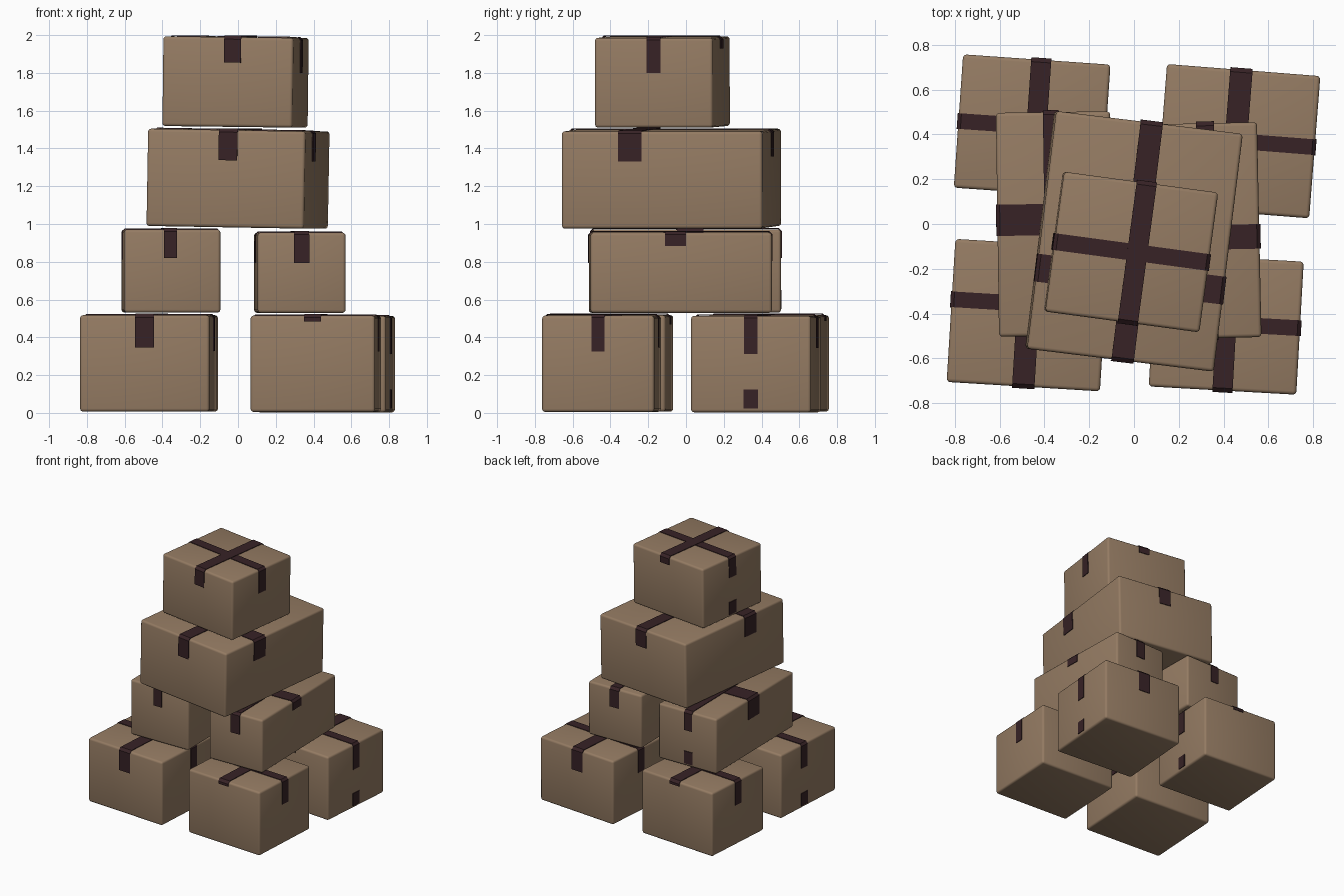
import bpy, bmesh
from math import radians
from mathutils import Matrix, Euler

if "Cube" in bpy.data.objects:
    bpy.data.objects.remove(bpy.data.objects["Cube"])


def material(name, rgb):
    m = bpy.data.materials.new(name)
    m.diffuse_color = (*rgb, 1)
    m.use_nodes = True
    m.node_tree.nodes["Principled BSDF"].inputs["Base Color"].default_value = m.diffuse_color
    return m


CARD = material("cardboard brown", (0.30, 0.20, 0.125))
TAPE = material("dark tape", (0.038, 0.016, 0.019))


def add_object(name, bm, mat, matrix):
    me = bpy.data.meshes.new(name)
    bmesh.ops.recalc_face_normals(bm, faces=bm.faces)
    bm.to_mesh(me)
    bm.free()
    me.materials.append(mat)
    ob = bpy.data.objects.new(name, me)
    bpy.context.collection.objects.link(ob)
    ob.matrix_world = matrix
    return ob


def ribbon(name, matrix, profile, offset, width, axis):
    """Thin tape: a profile of (along, z) points swept across its width."""
    bm = bmesh.new()
    rows = []
    for a, z in profile:
        pair = [(a, offset + s * width / 2) for s in (-1, 1)]
        rows.append([bm.verts.new((p, q, z) if axis == 'x' else (q, p, z))
                     for p, q in pair])
    for r, s in zip(rows, rows[1:]):
        bm.faces.new((r[0], r[1], s[1], s[0]))
    ob = add_object(name, bm, TAPE, matrix)
    sol = ob.modifiers.new("thickness", 'SOLIDIFY')
    sol.thickness = 0.005
    sol.offset = 0


def wrap(half, top, low, high, e):
    """Profile running over the lid and down both sides by low / high."""
    c = 0.012
    return [(-half - e, top - low), (-half - e, top - c), (-half + c, top + e),
            (half - c, top + e), (half + e, top - c), (half + e, top - high)]


def carton(name, center, size, turn, tilt, ystrip, xstrip, patch=None):
    """ystrip / xstrip: (offset, width, drop on minus side, drop on plus side)."""
    matrix = Matrix.Translation(center) @ Euler(
        (0, radians(tilt), radians(turn))).to_matrix().to_4x4()
    hx, hy, hz = (s / 2 for s in size)
    # cardboard body with softly rounded edges
    bm = bmesh.new()
    bmesh.ops.create_cube(bm, size=1)
    bmesh.ops.scale(bm, vec=size, verts=bm.verts)
    bmesh.ops.bevel(bm, geom=bm.edges[:], offset=0.016, segments=3,
                    profile=0.5, affect='EDGES')
    body = add_object(name, bm, CARD, matrix)
    bpy.ops.object.select_all(action='DESELECT')
    body.select_set(True)
    bpy.context.view_layer.objects.active = body
    bpy.ops.object.shade_smooth_by_angle(angle=radians(40))
    # two crossing tapes over the lid
    o, w, lo, hi = ystrip
    ribbon(name + "_long_tape", matrix, wrap(hy, hz, lo, hi, 0.006), o, w, 'y')
    o2, w2, lo, hi = xstrip
    ribbon(name + "_cross_tape", matrix, wrap(hx, hz, lo, hi, 0.003), o2, w2, 'x')
    # small tape end near the floor of one side
    if patch:
        axis, sign = patch
        half, off = (hx, o2) if axis == 'x' else (hy, o)
        a = sign * (half + 0.003)
        ribbon(name + "_low_tape", matrix, [(a, -hz + 0.02), (a, -hz + 0.12)],
               off, 0.075, axis)


# bottom layer
carton("back_left_box", (-0.455, 0.437, 0.262), (0.66, 0.597, 0.51), -4, 0,
       (0.02, 0.09, 0.17, 0.03), (0.0, 0.07, 0.19, 0.19), ('x', 1))
carton("back_right_box", (0.465, 0.37, 0.258), (0.687, 0.637, 0.51), -4.5, 0,
       (-0.01, 0.10, 0.05, 0.17), (0.0, 0.07, 0.19, 0.20), ('x', 1))
carton("front_left_box", (-0.475, -0.407, 0.262), (0.686, 0.64, 0.51), -3.5, 0,
       (-0.0, 0.10, 0.17, 0.05), (0.05, 0.07, 0.19, 0.19), ('x', -1))
carton("front_right_box", (0.412, -0.447, 0.26), (0.66, 0.595, 0.51), -3.2, 0,
       (0.0, 0.09, 0.03, 0.17), (0.0, 0.07, 0.19, 0.19))
# second layer
carton("middle_left_box", (-0.355, 0.0, 0.751), (0.51, 1.0, 0.44), 0.8, 0,
       (-0.01, 0.07, 0.15, 0.15), (0.02, 0.14, 0.16, 0.08), ('y', 1))
carton("middle_right_box", (0.327, -0.03, 0.742), (0.465, 0.96, 0.425), 1.2, 0,
       (0.0, 0.08, 0.16, 0.15), (-0.03, 0.11, 0.16, 0.07))
# third layer
carton("upper_box", (0.0, -0.077, 1.24), (0.84, 1.07, 0.515), -7, 1,
       (0.01, 0.10, 0.16, 0.14), (-0.17, 0.125, 0.16, 0.16))
# top box
carton("top_box", (-0.013, -0.125, 1.752), (0.695, 0.63, 0.475), -7.7, 0.7,
       (0.025, 0.09, 0.135, 0.06), (0.0, 0.075, 0.16, 0.185), ('x', -1))
